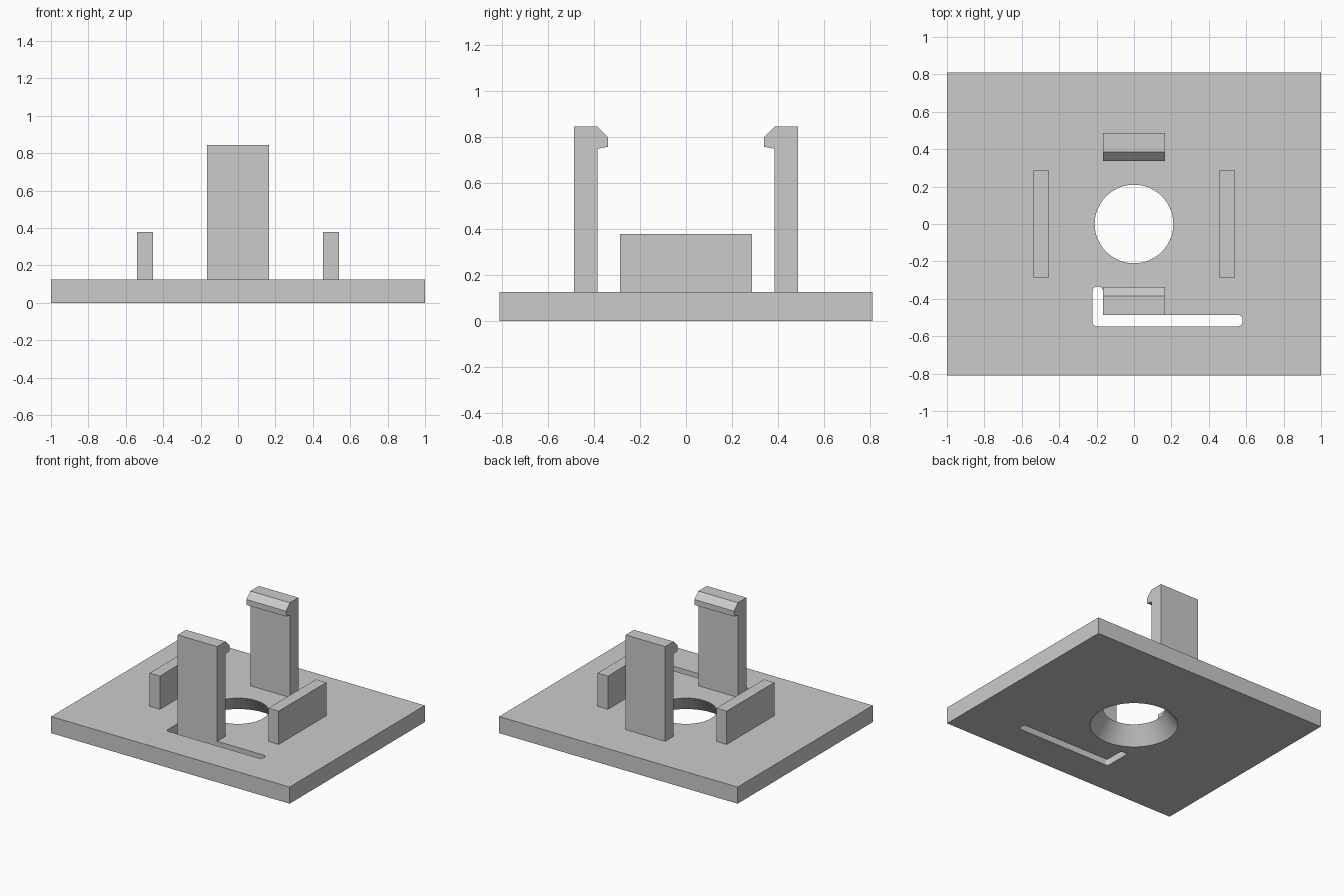
import bpy, bmesh
from mathutils import Matrix, Vector

if "Cube" in bpy.data.objects:
    bpy.data.objects.remove(bpy.data.objects["Cube"], do_unlink=True)

GREY = (0.6, 0.6, 0.6, 1.0)
grey = bpy.data.materials.new("light_grey")
grey.use_nodes = True
grey.diffuse_color = GREY
grey.node_tree.nodes["Principled BSDF"].inputs["Base Color"].default_value = GREY

PLATE_TOP = 0.126
HALF_TURN = Matrix.Rotation(3.14159265, 4, "Z")


def finish(name, bm, turned=False):
    """Turn a bmesh into a named object, optionally spun half a turn about z."""
    if turned:
        bm.transform(HALF_TURN)
    bmesh.ops.recalc_face_normals(bm, faces=bm.faces)
    mesh = bpy.data.meshes.new(name)
    bm.to_mesh(mesh)
    bm.free()
    mesh.materials.append(grey)
    obj = bpy.data.objects.new(name, mesh)
    bpy.context.collection.objects.link(obj)
    return obj


def prism(points, direction):
    """Extrude a flat outline along a direction."""
    bm = bmesh.new()
    face = bm.faces.new([bm.verts.new(p) for p in points])
    ext = bmesh.ops.extrude_face_region(bm, geom=[face])
    verts = [v for v in ext["geom"] if isinstance(v, bmesh.types.BMVert)]
    bmesh.ops.translate(bm, verts=verts, vec=direction)
    return bm


def box(name, x0, x1, y0, y1, z0, z1):
    outline = [(x0, y0, z0), (x1, y0, z0), (x1, y1, z0), (x0, y1, z0)]
    return finish(name, prism(outline, (0, 0, z1 - z0)))


# Base plate
plate = box("base_plate", -1, 1, -0.81, 0.81, 0, PLATE_TOP)

# Cutter for the central hole, flaring towards the underside
slope = (0.302 - 0.21) / PLATE_TOP
margin = 0.02
bm = bmesh.new()
bmesh.ops.create_cone(bm, cap_ends=True, segments=72,
                      radius1=0.302 + slope * margin, radius2=0.21 - slope * margin,
                      depth=PLATE_TOP + 2 * margin,
                      matrix=Matrix.Translation((0, 0, PLATE_TOP / 2)))
cutters = [finish("hole_cutter", bm)]

# Cutters for the two L-shaped slots with rounded ends
SLOT = [(-0.222, -0.547), (0.58, -0.547), (0.58, -0.486),
        (-0.166, -0.486), (-0.166, -0.335), (-0.222, -0.335)]
inner = Vector(SLOT[3])
for turned in (False, True):
    bm = prism([(x, y, -0.1) for x, y in SLOT], (0, 0, 0.4))
    corners = [e for e in bm.edges
               if abs(e.verts[0].co.z - e.verts[1].co.z) > 0.1
               and (e.verts[0].co.xy - inner).length > 0.01]
    bmesh.ops.bevel(bm, geom=corners, offset=0.024, offset_type="OFFSET",
                    segments=5, profile=0.5, affect="EDGES")
    cutters.append(finish("slot_cutter", bm, turned))

bpy.context.view_layer.objects.active = plate
for cutter in cutters:
    cutter.hide_render = True
    mod = plate.modifiers.new("cut", "BOOLEAN")
    mod.operation = "DIFFERENCE"
    mod.solver = "EXACT"
    mod.object = cutter
    bpy.ops.object.modifier_apply(modifier=mod.name)
    bpy.data.objects.remove(cutter, do_unlink=True)

# Smooth the round hole and slot ends, keep the edges crisp
bpy.ops.object.select_all(action="DESELECT")
plate.select_set(True)
bpy.ops.object.shade_smooth_by_angle(angle=0.5)

# Snap hooks: upright with a chamfered lip facing the centre
HOOK = [(-0.486, PLATE_TOP), (-0.385, PLATE_TOP), (-0.385, 0.748), (-0.338, 0.757),
        (-0.338, 0.798), (-0.385, 0.844), (-0.486, 0.844)]
for name, turned in (("front_hook", False), ("back_hook", True)):
    finish(name, prism([(-0.166, y, z) for y, z in HOOK], (0.332, 0, 0)), turned)

# Low side walls
for name, x in (("left_wall", 0.498), ("right_wall", -0.498)):
    box(name, x - 0.043, x + 0.043, -0.286, 0.286, PLATE_TOP, 0.378)
